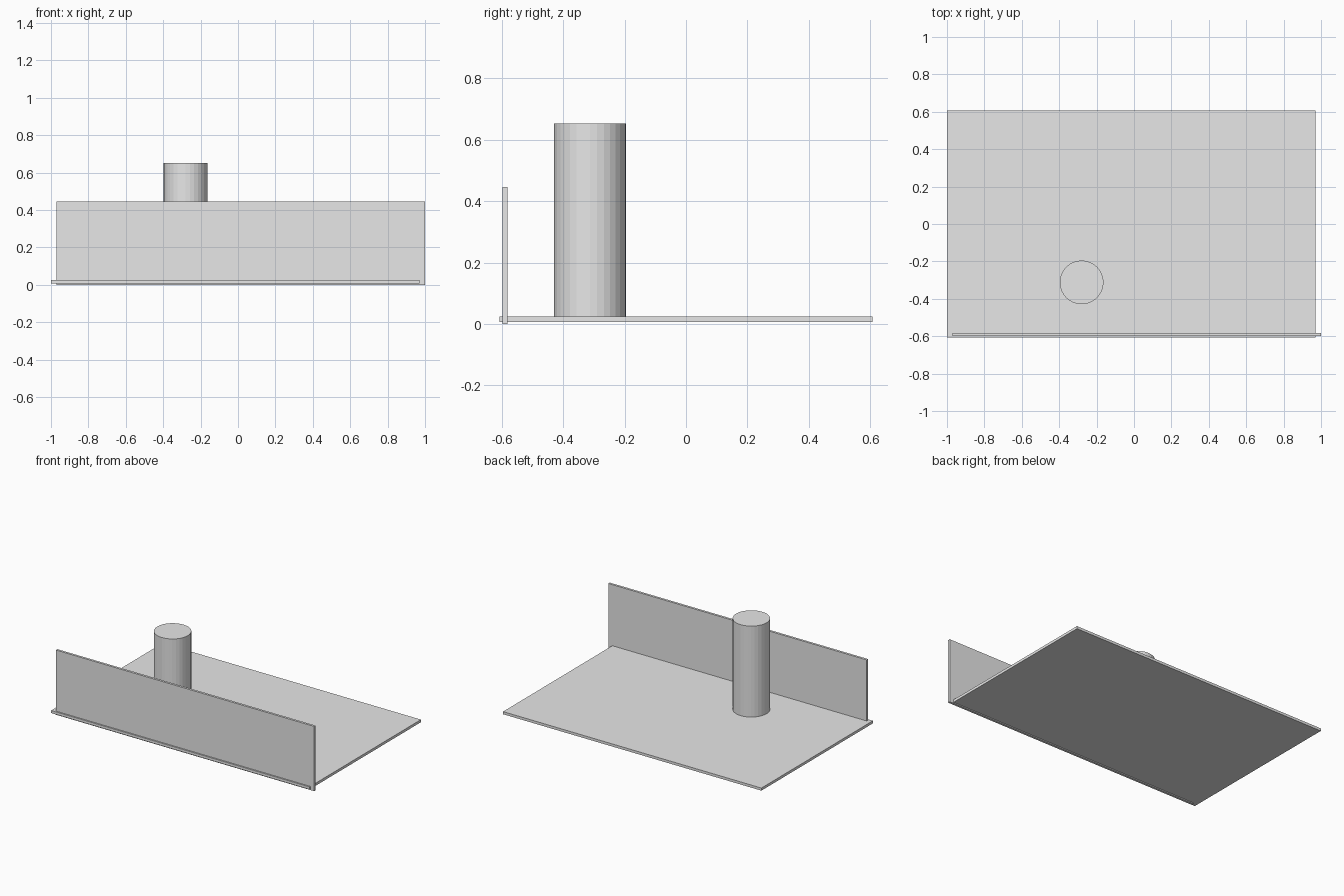
import bpy
import bmesh
from mathutils import Matrix, Vector

default_cube = bpy.data.objects.get("Cube")
if default_cube:
    bpy.data.objects.remove(default_cube, do_unlink=True)

# One plain grey for every part
grey = bpy.data.materials.new("plain grey")
grey.use_nodes = True
colour = (0.8, 0.8, 0.8, 1.0)
grey.diffuse_color = colour
grey.node_tree.nodes["Principled BSDF"].inputs["Base Color"].default_value = colour


def add_part(name, bm):
    mesh = bpy.data.meshes.new(name)
    bm.to_mesh(mesh)
    bm.free()
    mesh.materials.append(grey)
    part = bpy.data.objects.new(name, mesh)
    bpy.context.collection.objects.link(part)
    return part


def add_box(name, low, high):
    low, high = Vector(low), Vector(high)
    bm = bmesh.new()
    place = Matrix.Translation((low + high) / 2) @ Matrix.Diagonal((*(high - low), 1))
    bmesh.ops.create_cube(bm, size=1, matrix=place)
    return add_part(name, bm)


def add_column(name, x, y, radius, bottom, top, sides=32):
    bm = bmesh.new()
    bmesh.ops.create_cone(bm, cap_ends=True, segments=sides, radius1=radius,
                          radius2=radius, depth=top - bottom,
                          matrix=Matrix.Translation((x, y, (bottom + top) / 2)))
    return add_part(name, bm)


# Thin floor slab
add_box("floor_slab", (-1, -0.607, 0.007), (0.97, 0.607, 0.025))

# Upright front panel, shifted sideways from the slab
add_box("front_panel", (-0.97, -0.598, 0), (1, -0.582, 0.446))

# Round column standing on the slab
add_column("round_column", -0.28, -0.312, 0.117, 0.025, 0.652)
